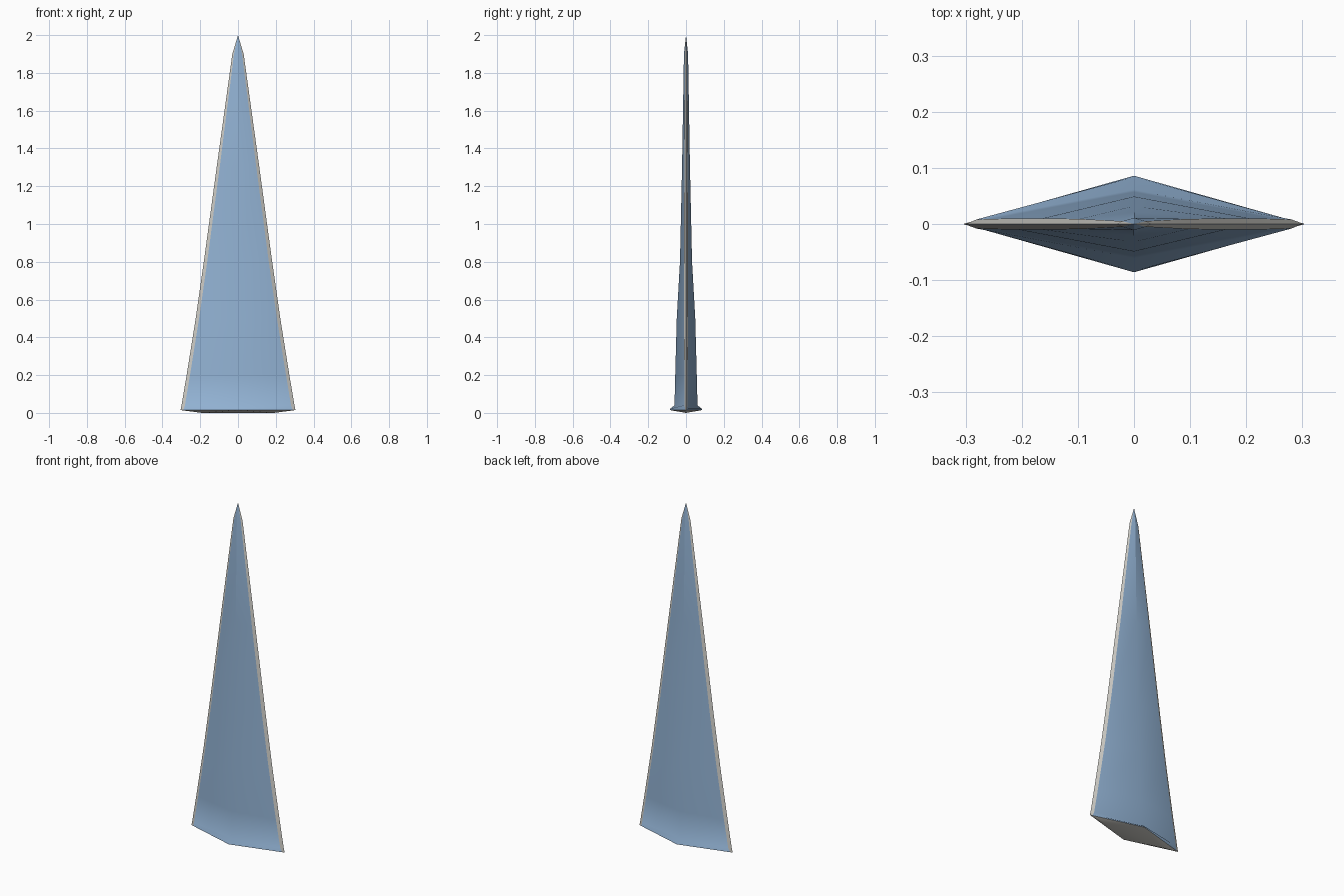
import bpy, bmesh, math

if "Cube" in bpy.data.objects:
    bpy.data.objects.remove(bpy.data.objects["Cube"])


def material(name, rgb):
    m = bpy.data.materials.new(name)
    m.diffuse_color = (*rgb, 1)
    m.use_nodes = True
    m.node_tree.nodes["Principled BSDF"].inputs["Base Color"].default_value = m.diffuse_color
    return m


blue = material("pale blue", (0.29, 0.45, 0.66))
silver = material("light grey", (0.62, 0.61, 0.57))

# stations: height, half width, half thickness at ridge, bevel width, bevel half thickness
stations = [
    (0.015, 0.305, 0.086, 0.015, 0.004),
    (0.022, 0.303, 0.084, 0.016, 0.005),
    (0.04, 0.299, 0.061, 0.018, 0.008),
    (0.20, 0.272, 0.057, 0.018, 0.009),
    (0.50, 0.224, 0.049, 0.018, 0.010),
    (0.80, 0.181, 0.032, 0.018, 0.010),
    (1.30, 0.113, 0.021, 0.016, 0.009),
    (1.90, 0.030, 0.011, 0.009, 0.005),
]

bm = bmesh.new()


def ring(z, w, t, b, e):
    i = w - b
    pts = [(0, -t), (i, -e), (w, 0), (i, e), (0, t), (-i, e), (-w, 0), (-i, -e)]
    return [bm.verts.new((x, y, z)) for x, y in pts]


def face(verts, mat):
    f = bm.faces.new(verts)
    f.material_index = mat
    f.smooth = True


# blade sides: blue flats, grey cutting edges
rings = [ring(*s) for s in stations]
for a, b in zip(rings, rings[1:]):
    for k in range(8):
        n = (k + 1) % 8
        face((a[k], a[n], b[n], b[k]), 1 if k in (1, 2, 5, 6) else 0)

# point
tip = bm.verts.new((0, 0, 2.0))
for k in range(8):
    n = (k + 1) % 8
    face((rings[-1][k], rings[-1][n], tip), 1 if k in (1, 2, 5, 6) else 0)

# shallow keel closing the underside
left, right = bm.verts.new((-0.19, 0, 0)), bm.verts.new((0.19, 0, 0))
r = rings[0]
for vs in ((r[0], r[1], right), (r[1], r[2], right), (r[2], r[3], right),
           (r[3], r[4], right), (r[4], r[5], left), (r[5], r[6], left),
           (r[6], r[7], left), (r[7], r[0], left),
           (r[0], right, left), (r[4], left, right)):
    face(vs, 1)

bmesh.ops.recalc_face_normals(bm, faces=bm.faces)
# crisp lines between the flats, the cutting edges and the underside
for e in bm.edges:
    if len({f.material_index for f in e.link_faces}) > 1:
        e.smooth = False
    elif e.calc_face_angle(0) > math.radians(60):
        e.smooth = False
    elif min(v.co.z for v in e.verts) > 1.25 and all(abs(v.co.x) < 1e-5 for v in e.verts):
        e.smooth = False

me = bpy.data.meshes.new("blade")
bm.to_mesh(me)
bm.free()
me.materials.append(blue)
me.materials.append(silver)
bpy.context.collection.objects.link(bpy.data.objects.new("blade", me))
